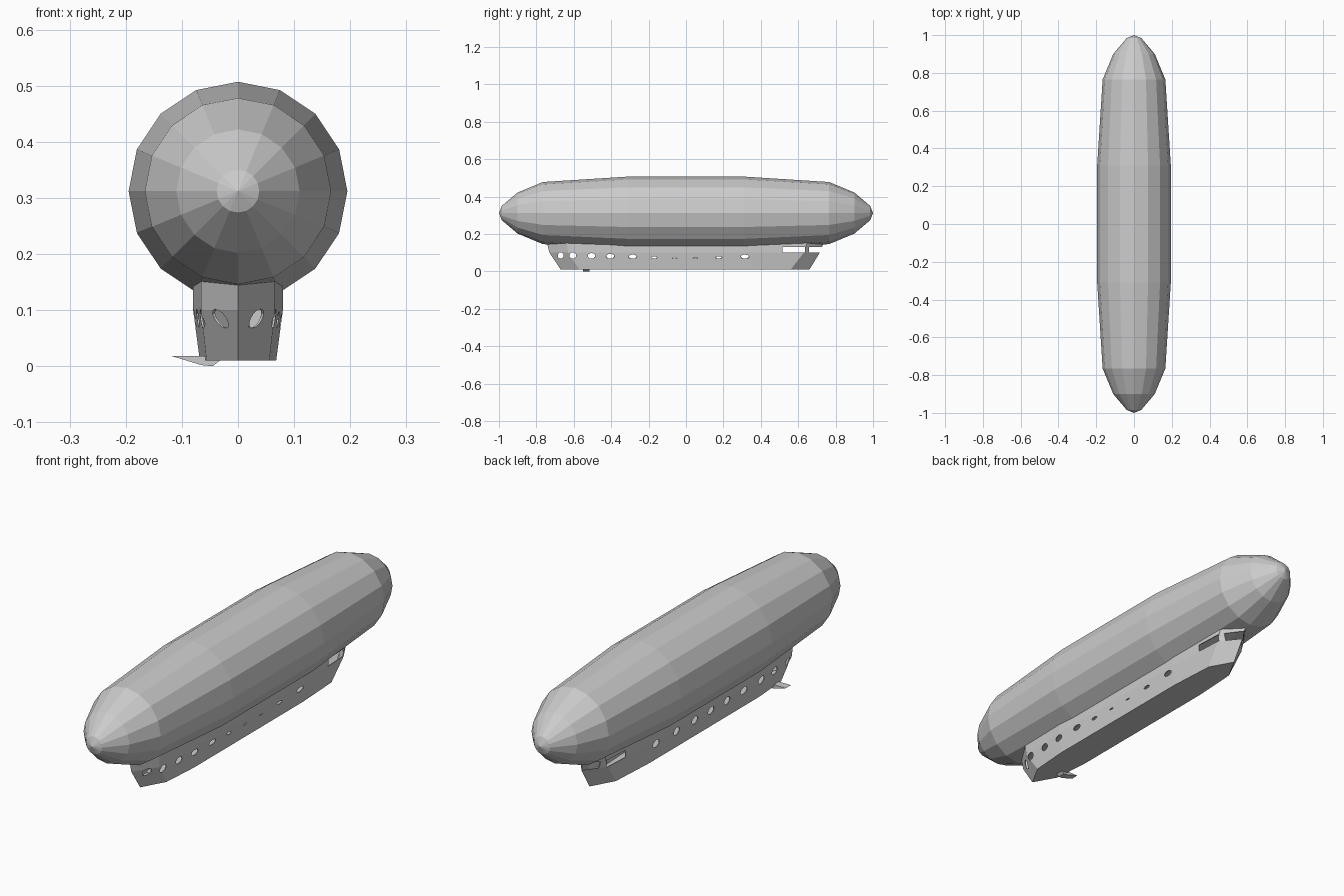
import bpy
import bmesh
import math
from mathutils import Matrix

cube = bpy.data.objects.get("Cube")
if cube:
    bpy.data.objects.remove(cube)

grey = bpy.data.materials.new("light grey")
grey.use_nodes = True
colour = (0.6, 0.6, 0.6, 1)
grey.diffuse_color = colour
grey.node_tree.nodes["Principled BSDF"].inputs["Base Color"].default_value = colour


def make_object(name, bm):
    bmesh.ops.recalc_face_normals(bm, faces=bm.faces)
    mesh = bpy.data.meshes.new(name)
    bm.to_mesh(mesh)
    bm.free()
    mesh.materials.append(grey)
    obj = bpy.data.objects.new(name, mesh)
    bpy.context.collection.objects.link(obj)
    return obj


def bridge(bm, a, b):
    n = len(a)
    for i in range(n):
        j = (i + 1) % n
        bm.faces.new((a[i], a[j], b[j], b[i]))


# Gas envelope: sixteen-sided body, mirrored front to back
SIDES, AXIS = 16, 0.312
half = [(0.31, 0.195), (0.765, 0.166), (0.9, 0.11), (0.985, 0.038)]
stations = [(-y, r) for y, r in reversed(half)] + half
bm = bmesh.new()
rings = []
for y, r in stations:
    angles = [math.tau * i / SIDES for i in range(SIDES)]
    rings.append([bm.verts.new((r * math.sin(a), y, AXIS + r * math.cos(a))) for a in angles])
for a, b in zip(rings, rings[1:]):
    bridge(bm, a, b)
for end, ring in ((-1, rings[0]), (1, rings[-1])):
    tip = bm.verts.new((0, end, AXIS))
    for i in range(SIDES):
        bm.faces.new((tip, ring[i], ring[(i + 1) % SIDES]))
make_object("envelope", bm)

# Gondola: boat-shaped shell pointed at bow and stern
# height, stem y, bow corner y, stern corner y, stern y, corner x, middle x
levels = [
    (0.01, -0.67, -0.57, 0.56, 0.66, 0.056, 0.068),
    (0.10, -0.73, -0.63, 0.63, 0.715, 0.066, 0.08),
    (0.16, -0.745, -0.64, 0.65, 0.74, 0.066, 0.08),
]
bm = bmesh.new()
rings = []
for z, stem, bow, quarter, stern, cx, mx in levels:
    side = [(cx, bow), (mx, -0.4), (mx, 0.35), (cx, quarter)]
    outline = [(0, stem)] + side + [(0, stern)] + [(-x, y) for x, y in reversed(side)]
    rings.append([bm.verts.new((x, y, z)) for x, y in outline])
for a, b in zip(rings, rings[1:]):
    bridge(bm, a, b)
bm.faces.new(rings[0])
gondola = make_object("gondola", bm)
shell = gondola.modifiers.new("shell", 'SOLIDIFY')
shell.thickness = 0.004
shell.offset = -1

# Cutters for the portholes and the stern window band
bm = bmesh.new()


def porthole(side, y, z, width, height):
    place = (Matrix.Translation((side * 0.07, y, z))
             @ Matrix.Diagonal((1, width / 2, height / 2, 1))
             @ Matrix.Rotation(math.pi / 2, 4, 'Y'))
    bmesh.ops.create_cone(bm, cap_ends=True, segments=12, radius1=1, radius2=1,
                          depth=0.12, matrix=place)


def window(y0, y1):
    place = Matrix.Translation((0, (y0 + y1) / 2, 0.116)) @ Matrix.Diagonal((0.4, y1 - y0, 0.031, 1))
    bmesh.ops.create_cube(bm, size=1, matrix=place)


# position along the hull, and the porthole size on the left side
ports = [(-0.67, 0.032, 0.034), (-0.605, 0.037, 0.034), (-0.505, 0.04, 0.03),
         (-0.405, 0.043, 0.026), (-0.285, 0.045, 0.022), (-0.17, 0.032, 0.012),
         (-0.06, 0.025, 0.006), (0.05, 0.025, 0.005), (0.175, 0.035, 0.012),
         (0.315, 0.045, 0.022)]
for y, width, height in ports:
    porthole(1, y, 0.068 + height / 2, width, height)
    porthole(-1, y, 0.085, max(width, 0.04) if y > -0.6 else width, 0.034)
window(0.515, 0.635)
window(0.658, 0.8)
cutter = make_object("window_cutter", bm)
cutter.hide_render = True
cutter.hide_viewport = True
cut = gondola.modifiers.new("openings", 'BOOLEAN')
cut.operation = 'DIFFERENCE'
cut.solver = 'EXACT'
cut.object = cutter

# Boarding step: thin wedge on the right side near the bow
bm = bmesh.new()
profile = [(-0.118, 0.018), (-0.065, 0.002), (-0.045, 0), (-0.03, 0.012), (-0.05, 0.018)]
ends = [[bm.verts.new((x, y, z)) for x, z in profile] for y in (-0.55, -0.515)]
bridge(bm, *ends)
for end in ends:
    bm.faces.new(end)
make_object("boarding_step", bm)
